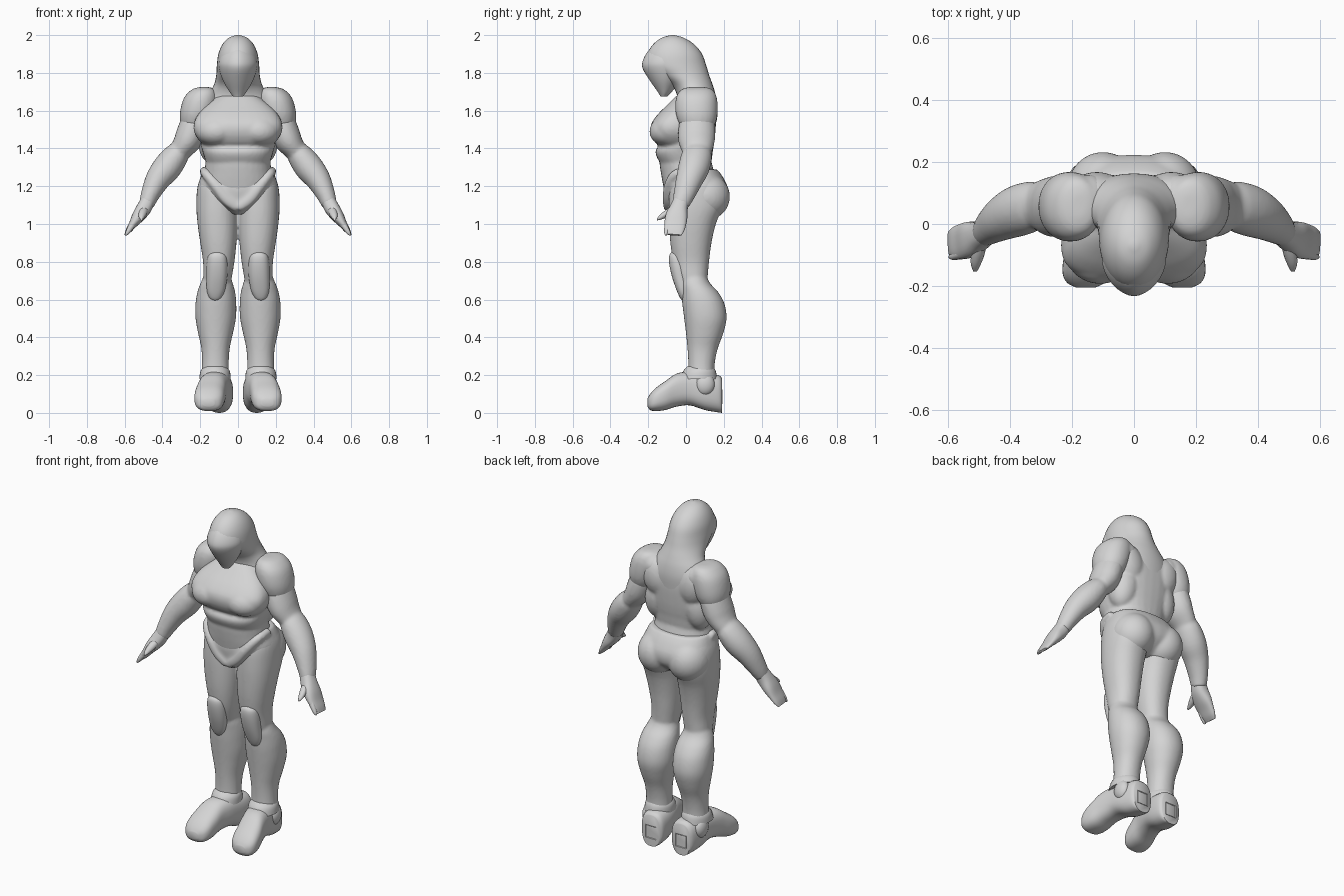
import bpy, bmesh, math
from mathutils import Vector, Matrix

grey = bpy.data.materials.new("plain_grey")
grey.diffuse_color = (0.66, 0.66, 0.66, 1)
X, Y, Z = Vector((1, 0, 0)), Vector((0, 1, 0)), Vector((0, 0, 1))


def finish(name, bm, mirror, angle=50):
    if mirror:
        new = bmesh.ops.duplicate(bm, geom=bm.verts[:] + bm.edges[:] + bm.faces[:])["geom"]
        for v in new:
            if isinstance(v, bmesh.types.BMVert):
                v.co.x = -v.co.x
    bmesh.ops.recalc_face_normals(bm, faces=bm.faces[:])
    me = bpy.data.meshes.new(name)
    bm.to_mesh(me)
    bm.free()
    me.materials.append(grey)
    ob = bpy.data.objects.new(name, me)
    bpy.context.collection.objects.link(ob)
    bpy.ops.object.select_all(action='DESELECT')
    ob.select_set(True)
    bpy.context.view_layer.objects.active = ob
    bpy.ops.object.shade_smooth_by_angle(angle=math.radians(angle))
    return ob


def blend(name, parts, smooth=6):
    """Melt overlapping parts into one continuous skin."""
    bpy.ops.object.select_all(action='DESELECT')
    for p in parts:
        p.select_set(True)
    bpy.context.view_layer.objects.active = parts[0]
    bpy.ops.object.join()
    ob = parts[0]
    ob.name = name
    m = ob.modifiers.new("skin", 'REMESH')
    m.mode, m.voxel_size, m.use_smooth_shade = 'VOXEL', 0.009, True
    s = ob.modifiers.new("relax", 'SMOOTH')
    s.factor, s.iterations = 0.5, smooth


def resample(rows, steps):
    """Smooth curve through rows of numbers."""
    out = []
    for i in range(len(rows) - 1):
        p = [rows[max(0, min(len(rows) - 1, i + k))] for k in (-1, 0, 1, 2)]
        for s in range(steps):
            t = s / steps
            out.append([0.5 * (2 * b + (c - a) * t + (2 * a - 5 * b + 4 * c - d) * t * t
                               + (3 * b - a - 3 * c + d) * t ** 3) for a, b, c, d in zip(*p)])
    return out + [list(rows[-1])]


def loft(name, rings, mirror=False, axes=None, n=2.0, sides=32, steps=4):
    """Skin superellipse rings (x, y, z, ra, rb); without axes they follow the path."""
    rings = resample(rings, steps)
    bm = bmesh.new()
    loops = []
    for i, r in enumerate(rings):
        c = Vector(r[:3])
        if axes:
            u, v = axes
        else:
            t = Vector(rings[min(i + 1, len(rings) - 1)][:3]) - Vector(rings[max(i - 1, 0)][:3])
            u = Y.cross(t).normalized()
            v = t.cross(u).normalized()
        loop = []
        for k in range(sides):
            a = 2 * math.pi * k / sides
            co, si = math.cos(a), math.sin(a)
            pu = math.copysign(abs(co) ** (2 / n), co) * max(r[3], 0.002)
            pv = math.copysign(abs(si) ** (2 / n), si) * max(r[4], 0.002)
            loop.append(bm.verts.new(c + u * pu + v * pv))
        loops.append(loop)
    for a, b in zip(loops, loops[1:]):
        for k in range(sides):
            j = (k + 1) % sides
            bm.faces.new((a[k], a[j], b[j], b[k]))
    bm.faces.new(loops[0])
    bm.faces.new(loops[-1])
    return finish(name, bm, mirror)


def upright(name, rows, mirror=False, n=2.0):
    """Rows of (z, centre x, half width, front y, back y)."""
    return loft(name, [(cx, (f + b) / 2, z, rx, (b - f) / 2) for z, cx, rx, f, b in rows],
                mirror, (X, Y), n)


def ball(name, pos, radii, tilt=(0, 0)):
    bm = bmesh.new()
    m = (Matrix.Translation(pos) @ Matrix.Rotation(tilt[0], 4, 'X')
         @ Matrix.Rotation(tilt[1], 4, 'Y') @ Matrix.Diagonal((*radii, 1)))
    bmesh.ops.create_uvsphere(bm, u_segments=32, v_segments=18, radius=1, matrix=m)
    return finish(name, bm, True)


# Head: hood flowing into the upper back, and tapered face
upright("hood", [
    (2.0, 0, .01, -.08, -.06), (1.985, 0, .05, -.13, -.01), (1.95, 0, .083, -.175, .045),
    (1.90, 0, .104, -.205, .085), (1.84, 0, .112, -.21, .107), (1.79, 0, .115, -.15, .122),
    (1.74, 0, .126, -.08, .14), (1.69, 0, .152, -.05, .155), (1.63, 0, .178, -.045, .163),
    (1.56, 0, .18, -.04, .16)])
upright("face", [
    (1.675, 0, .025, -.135, -.10), (1.70, 0, .045, -.15, -.075), (1.76, 0, .08, -.192, -.03),
    (1.82, 0, .10, -.228, 0), (1.86, 0, .102, -.23, 0), (1.91, 0, .085, -.205, 0),
    (1.95, 0, .05, -.165, 0)], n=1.75)

# Torso: ribs, waist, chest and back muscles in one skin
ribs = upright("ribcage", [
    (1.68, 0, .15, -.03, .15), (1.58, 0, .20, -.07, .16), (1.48, 0, .20, -.11, .155),
    (1.42, 0, .197, -.14, .148), (1.385, 0, .188, -.162, .142), (1.345, 0, .176, -.15, .137),
    (1.30, 0, .16, -.12, .13)], n=2.4)
waist = upright("waist", [
    (1.37, 0, .165, -.13, .13), (1.33, 0, .172, -.14, .135), (1.27, 0, .178, -.133, .15),
    (1.20, 0, .185, -.12, .16), (1.13, 0, .15, -.105, .16)], n=2.2)
chest = upright("chest", [
    (1.395, 0, .14, -.12, .05), (1.43, 0, .195, -.162, .05), (1.48, 0, .23, -.186, .05),
    (1.53, 0, .234, -.184, .05), (1.58, 0, .212, -.15, .06), (1.63, 0, .165, -.10, .07),
    (1.68, 0, .10, -.05, .08)], n=2.6)
lobe = ball("chest_lobe", (.11, -.085, 1.50), (.115, .11, .085), (.25, .08))
blade = ball("shoulder_blade", (.12, .098, 1.59), (.09, .07, .12), (0, .25))
flank = ball("side_back_muscle", (.125, .06, 1.46), (.085, .085, .14), (0, -.15))
blend("torso", [ribs, waist, chest, lobe, blade, flank], 5)

# Pelvis with hip band and glutes in one skin
pelvis = upright("pelvis", [
    (1.29, 0, .18, -.09, .165), (1.25, 0, .198, -.108, .195), (1.19, 0, .212, -.118, .222),
    (1.13, 0, .175, -.112, .215), (1.08, 0, .09, -.10, .17), (1.05, 0, .03, -.07, .12)], n=2.4)
band = loft("hip_band", [
    (.182, .03, 1.285, .024, .02), (.168, -.05, 1.265, .026, .026), (.12, -.09, 1.205, .028, .026),
    (.06, -.102, 1.13, .03, .022), (.0, -.098, 1.085, .026, .02)], True, sides=16)
glute = ball("glute", (.10, .105, 1.145), (.118, .128, .125))
blend("pelvis", [pelvis, band, glute], 8)

# Legs
thigh = upright("thigh", [
    (1.27, .118, .07, -.05, .14), (1.20, .11, .104, -.085, .19), (1.10, .111, .11, -.092, .195),
    (1.00, .108, .106, -.09, .158), (.90, .104, .096, -.083, .135), (.80, .102, .083, -.068, .122),
    (.72, .108, .076, -.045, .115), (.64, .115, .07, -.01, .11)], True, 2.2)
shin = upright("shin", [
    (.75, .11, .06, -.02, .10), (.69, .113, .084, -.03, .125), (.64, .115, .10, -.025, .17),
    (.58, .117, .108, -.02, .203), (.50, .118, .107, -.01, .215), (.42, .119, .092, 0, .197),
    (.34, .119, .075, .008, .168), (.26, .12, .071, .012, .152), (.18, .122, .075, .01, .15)],
    True, 2.1)
blend("legs", [thigh, shin], 4)
upright("knee_pad", [
    (.855, .11, .02, -.07, 0), (.835, .11, .046, -.088, 0), (.79, .11, .056, -.089, .02),
    (.72, .112, .055, -.074, .02), (.65, .117, .048, -.05, .02), (.61, .12, .033, -.032, .02),
    (.595, .12, .015, -.02, .01)], True, 2.3)

# Feet: rows run from heel to toe (y, centre x, half width, bottom, top)
foot_rows = [
    (.19, .10, .058, 0, .185), (.17, .10, .072, .003, .20), (.10, .107, .08, .015, .21),
    (.02, .118, .078, .04, .218), (-.05, .135, .076, .033, .208), (-.11, .147, .08, .015, .168),
    (-.16, .153, .077, .01, .132), (-.19, .155, .06, .015, .10), (-.205, .156, .03, .035, .075)]
loft("foot", [(cx, y, (a + b) / 2, rx, (b - a) / 2) for y, cx, rx, a, b in foot_rows],
     True, (X, Z), 2.6)
ball("ankle_guard", (.17, .10, .15), (.035, .052, .058))
upright("ankle_cuff", [
    (.245, .121, .06, .005, .145), (.22, .121, .078, -.015, .158), (.18, .122, .083, -.03, .165)],
    True)

# Heel clasp: small rectangular frame on the back of the foot
bm = bmesh.new()
bmesh.ops.create_cube(bm, size=1, matrix=Matrix.Translation((.10, .184, .085))
                      @ Matrix.Diagonal((.07, .018, .075, 1)))
bm.faces.ensure_lookup_table()
back = max(bm.faces, key=lambda f: f.calc_center_median().y)
bmesh.ops.inset_region(bm, faces=[back], thickness=.014)
bmesh.ops.translate(bm, verts=back.verts[:], vec=(0, -.012, 0))
finish("heel_clasp", bm, True, 30)

# Shoulder caps: rounded, leaning in toward the neck
pad = upright("shoulder_pad", [
    (1.725, .178, .025, .02, .10), (1.712, .182, .062, -.025, .14), (1.67, .195, .09, -.052, .163),
    (1.60, .21, .096, -.056, .168), (1.54, .222, .084, -.04, .158), (1.49, .23, .058, -.01, .13),
    (1.465, .235, .02, .03, .09)], True, 2.1)
inner = ball("shoulder_inner", (.145, .075, 1.645), (.07, .085, .075), (0, .3))
blend("shoulder_caps", [pad, inner], 5)

# Arms and hands in one skin
upper = loft("upper_arm", [
    (.21, .06, 1.60, .07, .08), (.235, .058, 1.52, .076, .096), (.262, .056, 1.45, .075, .098),
    (.30, .058, 1.395, .06, .083), (.34, .055, 1.345, .05, .06)], True, sides=24)
fore = loft("forearm", [
    (.285, .06, 1.41, .045, .06), (.325, .057, 1.365, .067, .08), (.375, .042, 1.30, .076, .083),
    (.425, .018, 1.235, .066, .072), (.465, -.01, 1.155, .05, .057), (.485, -.03, 1.10, .04, .045)],
    True, sides=24)
blend("arms", [upper, fore], 4)
loft("hand", [
    (.475, -.022, 1.13, .036, .042), (.497, -.037, 1.085, .04, .047), (.528, -.05, 1.04, .034, .058),
    (.557, -.057, .998, .022, .057), (.58, -.06, .965, .015, .05), (.596, -.062, .942, .006, .038)],
    True, n=2.4, sides=24)
loft("thumb", [(.495, -.05, 1.085, .022, .022), (.503, -.095, 1.06, .022, .022),
               (.51, -.13, 1.04, .016, .016), (.512, -.153, 1.025, .006, .006)],
     True, (X, Z), sides=16)
loft("index_finger", [(.535, -.085, 1.03, .02, .02), (.562, -.098, .99, .016, .016),
                      (.585, -.105, .955, .011, .011), (.595, -.106, .94, .004, .004)],
     True, sides=16)
